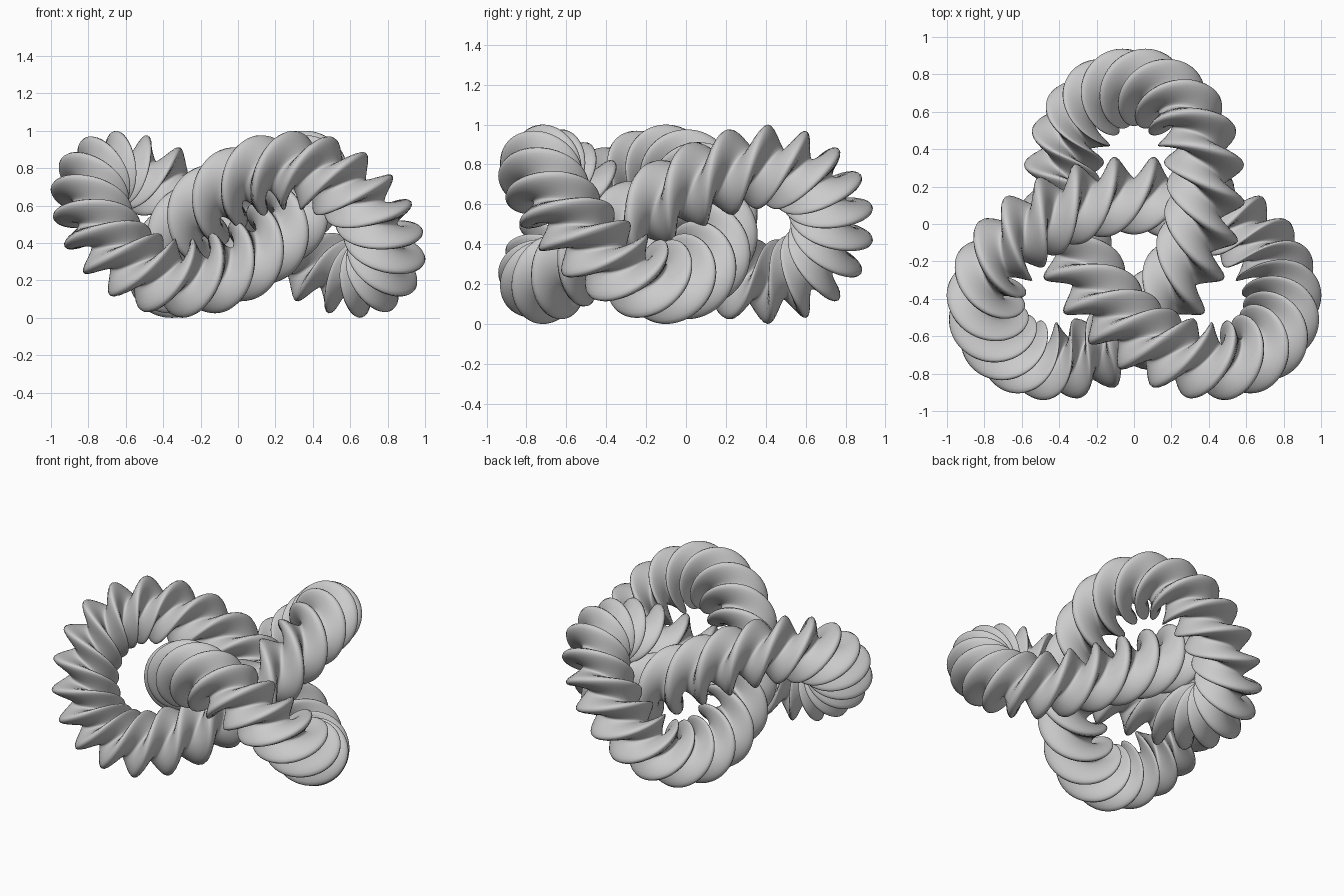
import bpy
import bmesh
from math import sin, cos, pi, tau
from mathutils import Vector

cube = bpy.data.objects.get("Cube")
if cube:
    bpy.data.objects.remove(cube, do_unlink=True)

SCALE = 0.29               # size of the knot path
RADIUS, LOBE = 0.15, 0.06  # three-lobed cross-section
TURNS = 16                 # twists of the section along the whole loop
STEPS, SIDES = 1152, 48
UP = Vector((0, 0, 1))


def path(t):
    """Point on a three-lobed knot."""
    return Vector((sin(t) + 2 * sin(2 * t),
                   2 * cos(2 * t) - cos(t) - 0.469,
                   -sin(3 * t))) * SCALE + UP * 0.5


def velocity(t):
    return Vector((cos(t) + 4 * cos(2 * t),
                   sin(t) - 4 * sin(2 * t),
                   -3 * cos(3 * t)))


def roll_rate(t):
    """How fast an upright frame rolls about the path."""
    v = velocity(t)
    ax, ay = -sin(t) - 8 * sin(2 * t), cos(t) - 8 * cos(2 * t)
    heading_rate = (v.x * ay - v.y * ax) / (v.x ** 2 + v.y ** 2)
    return heading_rate * v.z / v.length


def section(t, twist):
    """Three-lobed ring across the path, turned by the twist."""
    forward = velocity(t).normalized()
    left = UP.cross(forward).normalized()
    top = forward.cross(left)
    centre = path(t)
    for j in range(SIDES):
        u = tau * j / SIDES
        r = RADIUS + LOBE * cos(3 * u)
        a = u + pi + twist
        yield centre + (left * cos(a) - top * sin(a)) * r


# Twist evenly in a frame that does not roll, closed over the loop
step = tau / STEPS
mean_roll = sum(roll_rate(i * step) for i in range(STEPS)) / STEPS
bm = bmesh.new()
rings, twist = [], 0.0
for i in range(STEPS):
    rings.append([bm.verts.new(p) for p in section(i * step, twist)])
    twist += step * (TURNS + roll_rate((i + 0.5) * step) - mean_roll)

# Skin the rings
for i, ring in enumerate(rings):
    following = rings[(i + 1) % STEPS]
    for j in range(SIDES):
        k = (j + 1) % SIDES
        bm.faces.new((ring[j], ring[k], following[k], following[j]))
bmesh.ops.recalc_face_normals(bm, faces=bm.faces)
for face in bm.faces:
    face.smooth = True
mesh = bpy.data.meshes.new("twisted_knot")
bm.to_mesh(mesh)
bm.free()

# Plain grey material
grey = bpy.data.materials.new("light_grey")
grey.use_nodes = True
colour = (0.6, 0.6, 0.6, 1)
grey.diffuse_color = colour
grey.node_tree.nodes["Principled BSDF"].inputs["Base Color"].default_value = colour
mesh.materials.append(grey)

knot = bpy.data.objects.new("twisted_knot", mesh)
bpy.context.collection.objects.link(knot)
